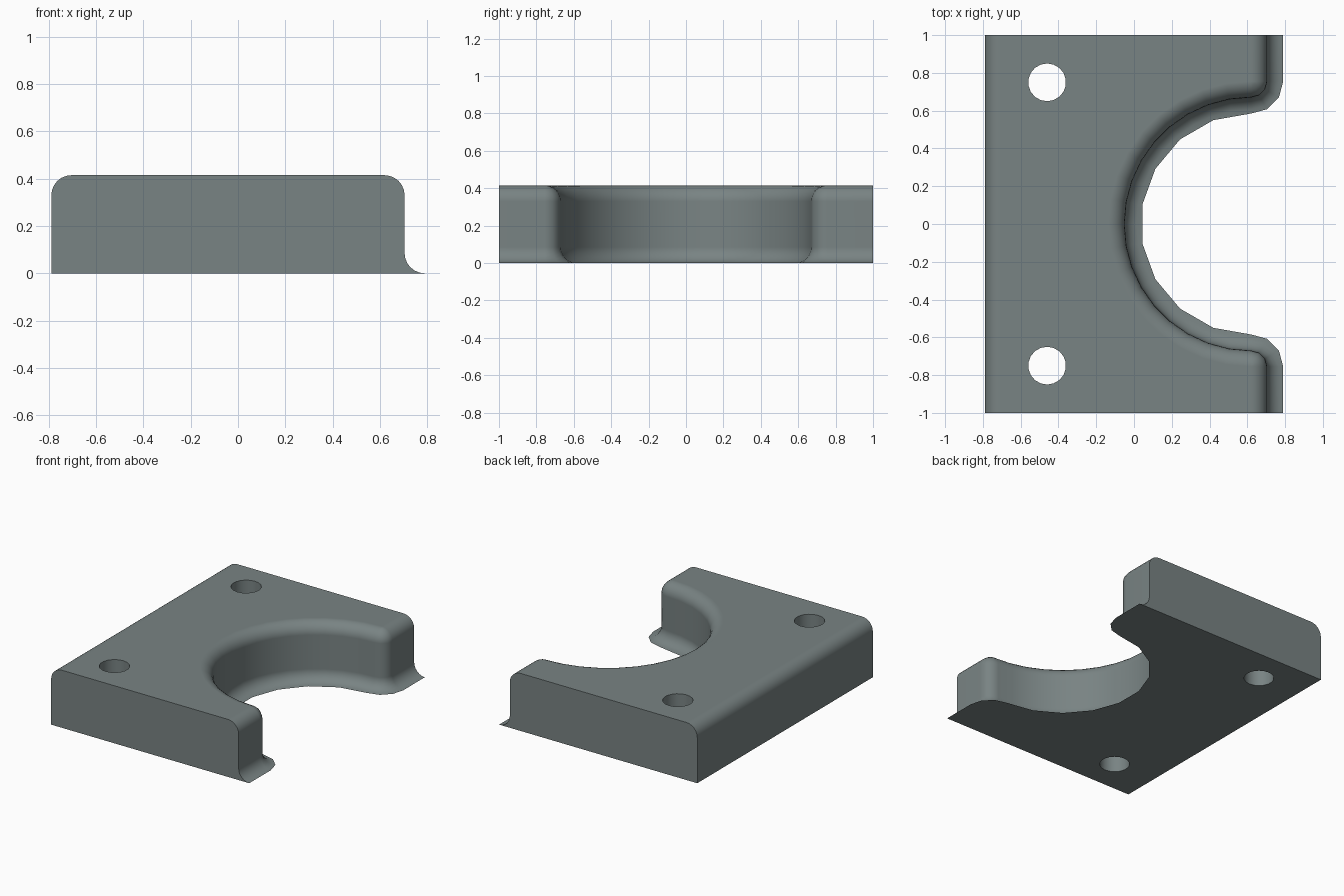
import bpy, bmesh, math
from math import sin, cos, radians

if "Cube" in bpy.data.objects:
    bpy.data.objects.remove(bpy.data.objects["Cube"])

H, R = 0.415, 0.085           # block height, edge rounding radius
LEFT, CX, CY = -0.79, 0.62, 0.755  # back edge, notch centre x, corner centre y
NOTCH = 0.67                  # notch radius at the upright wall

paint = bpy.data.materials.new("grey_green")
paint.diffuse_color = (0.19, 0.228, 0.228, 1)
paint.use_nodes = True
paint.node_tree.nodes["Principled BSDF"].inputs["Base Color"].default_value = paint.diffuse_color


def outline(d, z):
    """Closed plan outline at height z, with the notched side pushed out by d."""
    half = [(CX + R + d, -1)]
    half += [(CX + (R + d) * cos(radians(a)), -CY + (R + d) * sin(radians(a)))
             for a in range(0, 90, 30)]
    for a in range(-90, 1, 10):
        r = NOTCH - d
        if z == 0 and a % 20 == 0:      # coarser arc along the base edge
            r *= cos(radians(10))
        half.append((CX - r * cos(radians(a)), r * sin(radians(a))))
    left = LEFT + max(0, -d)
    pts = [(left, -1)] + half + [(x, -y) for x, y in reversed(half[:-1])] + [(left, 1)]
    return [(x, y, z) for x, y in pts]


# Notched block: flared foot, upright wall, rounded top edge
steps = [radians(a) for a in range(0, 91, 15)]
levels = [(R * (1 - sin(a)), R * (1 - cos(a))) for a in steps]
levels += [(-R * (1 - cos(a)), H - R + R * sin(a)) for a in steps]

bm = bmesh.new()
rings = [[bm.verts.new(p) for p in outline(d, z)] for d, z in levels]
n = len(rings[0])
for lo, hi in zip(rings, rings[1:]):
    for i in range(n):
        j = (i + 1) % n
        bm.faces.new((lo[i], lo[j], hi[j], hi[i]))
bm.faces.new(rings[0][::-1])
bm.faces.new(rings[-1])
bmesh.ops.remove_doubles(bm, verts=bm.verts, dist=0.0005)
bmesh.ops.recalc_face_normals(bm, faces=bm.faces)
mesh = bpy.data.meshes.new("notched_block")
bm.to_mesh(mesh)
bm.free()
block = bpy.data.objects.new("notched_block", mesh)
bpy.context.collection.objects.link(block)
mesh.materials.append(paint)

# Two bolt holes
for side in (-1, 1):
    bpy.ops.mesh.primitive_cylinder_add(vertices=18, radius=0.1, depth=1,
                                        location=(-0.46, side * 0.75, 0.2))
    cutter = bpy.context.object
    cutter.name = "bolt_hole_cutter"
    cutter.data.materials.append(paint)
    cut = block.modifiers.new("bolt_hole", 'BOOLEAN')
    cut.operation, cut.solver, cut.object = 'DIFFERENCE', 'EXACT', cutter
    bpy.ops.object.select_all(action='DESELECT')
    block.select_set(True)
    bpy.context.view_layer.objects.active = block
    bpy.ops.object.modifier_apply(modifier=cut.name)
    bpy.data.objects.remove(cutter)

# Smooth fillets, crisp corners
bpy.ops.object.shade_smooth_by_angle(angle=radians(32))
weighted = block.modifiers.new("even_shading", 'WEIGHTED_NORMAL')
weighted.keep_sharp = True
